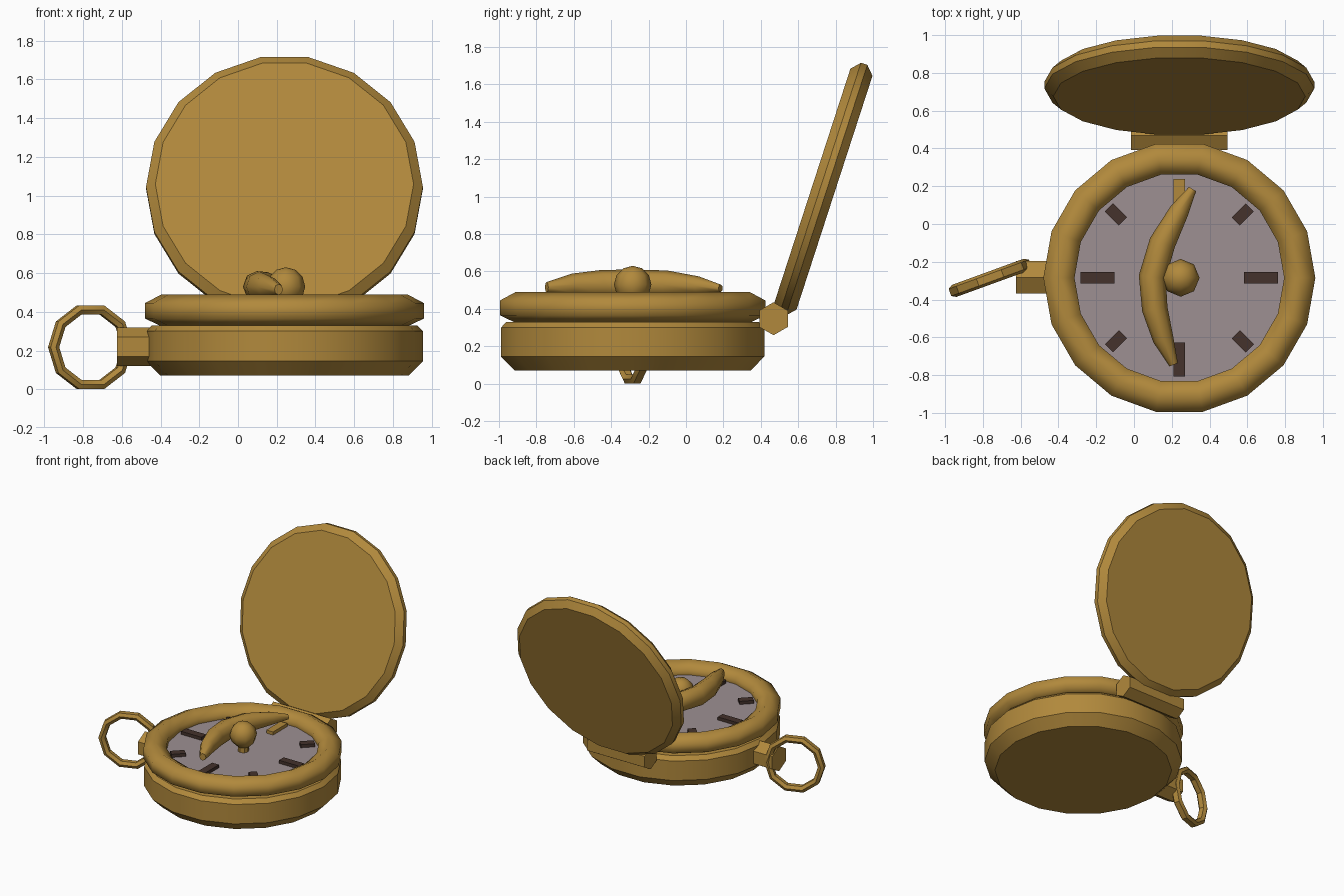
import bpy, bmesh
from math import sin, cos, pi, radians
from mathutils import Matrix, Vector

old = bpy.data.objects.get("Cube")
if old:
    bpy.data.objects.remove(old, do_unlink=True)


def material(name, rgb):
    m = bpy.data.materials.new(name)
    m.use_nodes = True
    m.diffuse_color = (*rgb, 1)
    m.node_tree.nodes["Principled BSDF"].inputs["Base Color"].default_value = (*rgb, 1)
    return m


GOLD = material("antique gold", (0.44, 0.25, 0.045))
LILAC = material("dusty lilac", (0.34, 0.28, 0.29))
BROWN = material("dark brown", (0.058, 0.032, 0.025))
CX, CY = 0.24, -0.285


def finish(name, bm, mat, matrix, smooth):
    bmesh.ops.recalc_face_normals(bm, faces=bm.faces)
    me = bpy.data.meshes.new(name)
    bm.to_mesh(me)
    bm.free()
    me.transform(matrix)
    me.materials.append(mat)
    if smooth:
        me.shade_smooth()
        me.set_sharp_from_angle(angle=radians(smooth))
    ob = bpy.data.objects.new(name, me)
    bpy.context.collection.objects.link(ob)
    return ob


def loft(name, rings, mat, matrix=Matrix(), smooth=30, closed=False):
    """Skin a list of point rings; cap the ends or close it into a hoop."""
    bm = bmesh.new()
    vs = [[bm.verts.new(p) for p in ring] for ring in rings]
    n = len(vs[0])
    pairs = list(zip(vs, vs[1:])) + ([(vs[-1], vs[0])] if closed else [])
    for a, b in pairs:
        for i in range(n):
            j = (i + 1) % n
            bm.faces.new((a[i], a[j], b[j], b[i]))
    if not closed:
        bm.faces.new(vs[0])
        bm.faces.new(vs[-1])
    return finish(name, bm, mat, matrix, smooth)


def lathe(name, profile, sides, mat, matrix=Matrix(), **kw):
    rings = [[(r * cos(2 * pi * i / sides), r * sin(2 * pi * i / sides), z)
              for i in range(sides)] for r, z in profile]
    return loft(name, rings, mat, matrix, **kw)


def place(x, y, z, *rots):
    m = Matrix.Translation((x, y, z))
    for angle, axis in rots:
        m = m @ Matrix.Rotation(radians(angle), 4, axis)
    return m


body = place(CX, CY, 0)

# Case: lower shell, rounded rim and recessed dial
lathe("case_base", [(0.64, 0.07), (0.715, 0.145), (0.715, 0.3), (0.685, 0.33)],
      18, GOLD, body)
lathe("case_rim", [(0.72, 0.365), (0.72, 0.445), (0.635, 0.49),
                   (0.555, 0.445), (0.555, 0.365), (0.635, 0.325)],
      18, GOLD, body, smooth=180, closed=True)
lathe("dial", [(0.6, 0.32), (0.6, 0.4)], 18, LILAC, body)

# Open lid, leaning back
lathe("lid", [(0.667, -0.062), (0.715, -0.018), (0.715, 0.018), (0.667, 0.062)],
      18, GOLD, place(CX, 0.735, 1.04, (72, "X")))

# Hinge and crown are six-sided bars along x
lathe("hinge", [(0.088, -0.255), (0.088, 0.255)], 6, GOLD,
      place(CX, 0.468, 0.347, (90, "Y")))
lathe("crown", [(0.1, -0.11), (0.1, 0.11)], 6, GOLD,
      place(-0.515, -0.282, 0.22, (90, "Y")))

# Hanging loop
lathe("loop", [(0.226, -0.02), (0.226, 0.02), (0.202, 0.034),
               (0.178, 0.018), (0.178, -0.018), (0.202, -0.034)],
      10, GOLD, place(-0.762, -0.285, 0.217, (20, "Z"), (90, "X")), closed=True)

# Dial markers: long on the axes, short on the diagonals, gold at the back
for k in range(8):
    long = k % 2 == 0
    size = (0.18, 0.06, 0.03) if long else (0.105, 0.06, 0.03)
    bm = bmesh.new()
    bmesh.ops.create_cube(bm, size=1)
    bmesh.ops.scale(bm, vec=size, verts=bm.verts)
    m = place(CX, CY, 0.41, (45 * k, "Z")) @ Matrix.Translation((0.432 if long else 0.475, 0, 0))
    finish(f"marker_{k + 1}", bm, GOLD if k == 2 else BROWN, m, 0)

# Centre knob
bm = bmesh.new()
bmesh.ops.create_uvsphere(bm, u_segments=8, v_segments=6, radius=0.1)
finish("centre_knob", bm, GOLD, place(0.247, CY, 0.53), 180)
lathe("knob_post", [(0.04, 0.39), (0.04, 0.5)], 8, GOLD, place(0.247, CY, 0))

# Curved needle: x, y, z, half width, half height
path = [(0.31, 0.185, 0.51, 0.022, 0.02), (0.24, 0.07, 0.523, 0.052, 0.05),
        (0.15, -0.1, 0.53, 0.07, 0.075), (0.097, -0.28, 0.53, 0.072, 0.08),
        (0.11, -0.45, 0.53, 0.068, 0.078), (0.155, -0.61, 0.528, 0.055, 0.06),
        (0.21, -0.745, 0.515, 0.024, 0.028)]
rings = []
for i, (x, y, z, w, h) in enumerate(path):
    a, b = path[max(i - 1, 0)], path[min(i + 1, len(path) - 1)]
    t = Vector((b[0] - a[0], b[1] - a[1], 0)).normalized()
    side = Vector((-t.y, t.x, 0))
    rings.append([Vector((x, y, z)) + side * w * cos(pi * k / 4)
                  + Vector((0, 0, h * sin(pi * k / 4))) for k in range(8)])
loft("needle", rings, GOLD, smooth=60)
